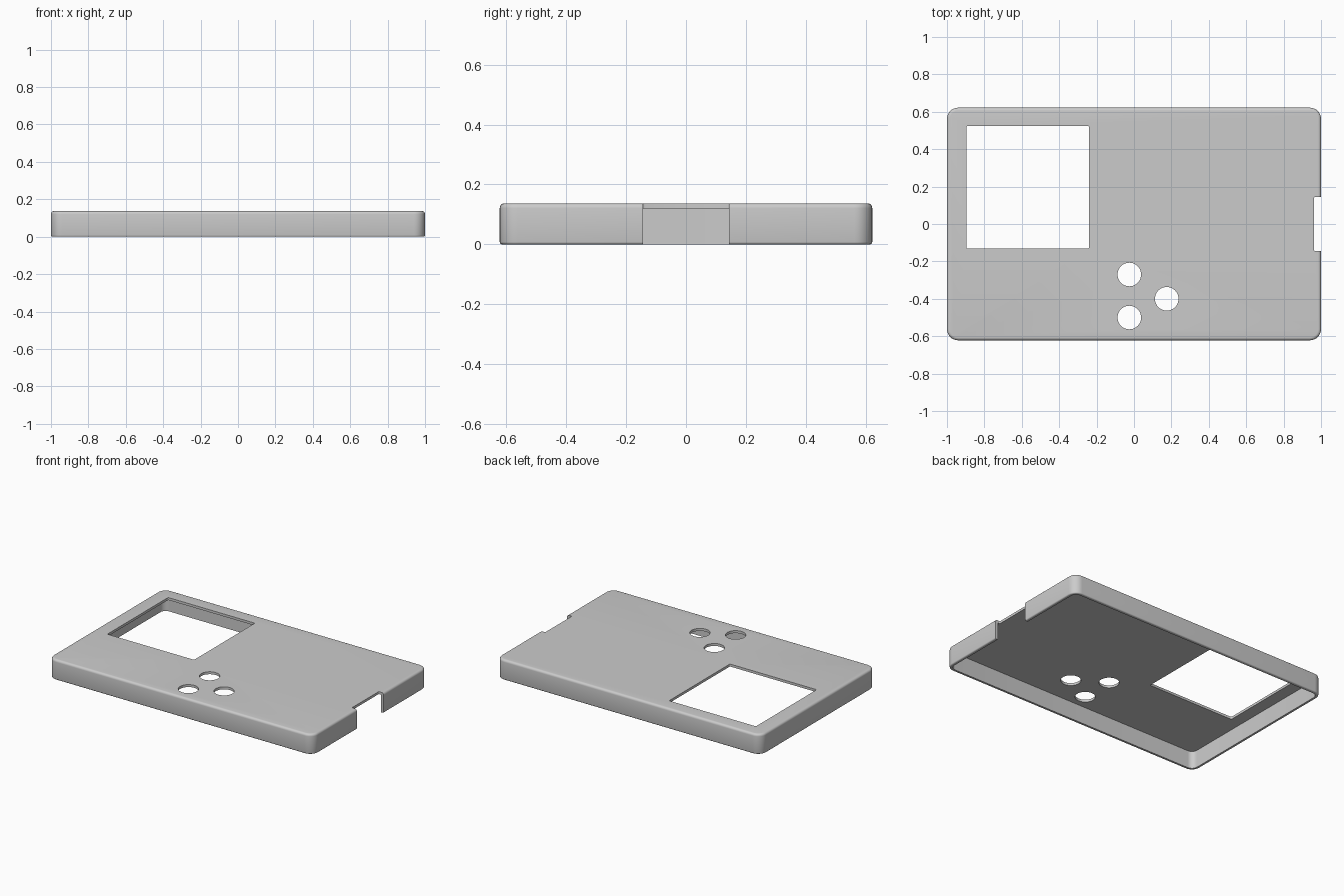
import bpy, bmesh, math

cube = bpy.data.objects.get("Cube")
if cube:
    bpy.data.objects.remove(cube, do_unlink=True)

HALF_X, HALF_Y, HEIGHT = 1.0, 0.622, 0.137
WALL, PLATE, CORNER = 0.02, 0.017, 0.06

grey = bpy.data.materials.new("plain grey")
grey.use_nodes = True
colour = (0.6, 0.6, 0.6, 1)
grey.diffuse_color = colour
grey.node_tree.nodes["Principled BSDF"].inputs["Base Color"].default_value = colour


def rounded_ring(bm, hx, hy, radius, z, cx=0, cy=0, steps=8):
    """Ring of vertices around a rounded rectangle."""
    ring = []
    for k, (sx, sy) in enumerate([(1, 1), (-1, 1), (-1, -1), (1, -1)]):
        for i in range(steps + 1):
            a = math.pi / 2 * (k + i / steps)
            ring.append(bm.verts.new((cx + sx * (hx - radius) + radius * math.cos(a),
                                      cy + sy * (hy - radius) + radius * math.sin(a), z)))
    return ring


def loft(name, bm, rings):
    """Bridge successive rings and cap both ends."""
    for low, high in zip(rings, rings[1:]):
        n = len(low)
        for i in range(n):
            j = (i + 1) % n
            bm.faces.new((low[i], low[j], high[j], high[i]))
    bm.faces.new(rings[0][::-1])
    bm.faces.new(rings[-1])
    bmesh.ops.recalc_face_normals(bm, faces=bm.faces)
    mesh = bpy.data.meshes.new(name)
    bm.to_mesh(mesh)
    bm.free()
    obj = bpy.data.objects.new(name, mesh)
    bpy.context.collection.objects.link(obj)
    mesh.materials.append(grey)
    return obj


def cutter(name, cx, cy, hx, hy, radius, steps):
    bm = bmesh.new()
    rings = [rounded_ring(bm, hx, hy, radius, z, cx, cy, steps) for z in (-0.1, 0.3)]
    obj = loft(name, bm, rings)
    obj.hide_render = True
    return obj


# Hollow lid: inner ceiling, inner wall, bottom edge, outer wall, top edge
profile = [(WALL, HEIGHT - PLATE), (WALL, 0)]
for i in range(4):
    a = math.pi / 2 * i / 3
    profile.append((0.008 * (1 - math.sin(a)), 0.008 * (1 - math.cos(a))))
for i in range(6):
    a = math.pi / 2 * i / 5
    profile.append((0.016 * (1 - math.cos(a)), HEIGHT - 0.016 * (1 - math.sin(a))))
bm = bmesh.new()
lid = loft("case_lid", bm, [rounded_ring(bm, HALF_X - d, HALF_Y - d, CORNER - d, z)
                            for d, z in profile])

# Screen window, side notch and three button holes
cutters = [cutter("window_cutter", -0.568, 0.197, 0.328, 0.328, 0.008, 3),
           cutter("notch_cutter", 1.063, 0, 0.1, 0.144, 0.006, 3)]
for x, y in [(-0.025, -0.27), (-0.025, -0.5), (0.175, -0.4)]:
    cutters.append(cutter("button_cutter", x, y, 0.063, 0.063, 0.0629, 10))

bpy.ops.object.select_all(action='DESELECT')
lid.select_set(True)
bpy.context.view_layer.objects.active = lid
for c in cutters:
    mod = lid.modifiers.new(c.name, 'BOOLEAN')
    mod.operation = 'DIFFERENCE'
    mod.solver = 'EXACT'
    mod.object = c
    bpy.ops.object.modifier_apply(modifier=mod.name)
    bpy.data.objects.remove(c, do_unlink=True)

bpy.ops.object.shade_smooth_by_angle(angle=math.radians(35))
